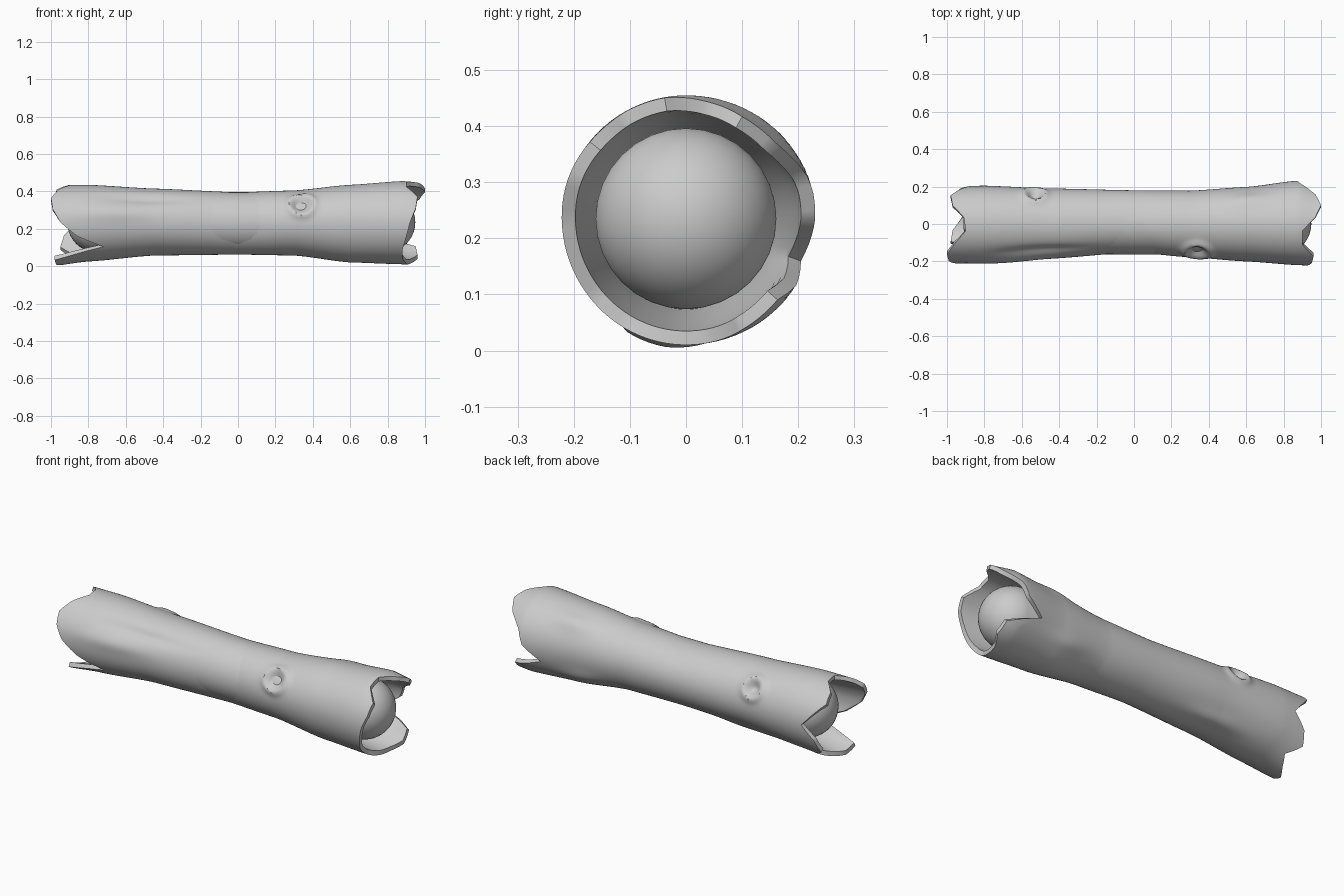
import bpy, bmesh, math
from mathutils import Vector

cube = bpy.data.objects.get("Cube")
if cube:
    bpy.data.objects.remove(cube, do_unlink=True)

AROUND, ALONG, INNER = 90, 140, 8
AXIS_Z = 0.235

# Ragged rim reach at each end, every 20 degrees from the back (+y) over the top
RIM_LEFT = [.86, .89, .97, 1, .97, .9, .9, .96, .95, .92, .9, .88, .88, .9, .92, .96, .95, .76]
RIM_RIGHT = [.86, .92, .98, .97, .91, .9, .96, 1, .99, .95, .86, .72, .98, .97, .92, .88, .95, .93]

# Trunk outline: x, then reach to the back, top, front and bottom
STATIONS = [
    (-1, .2, .2, .21, .235), (-.8, .205, .2, .21, .21), (-.45, .19, .18, .185, .178),
    (0, .18, .16, .152, .173), (.3, .178, .17, .178, .178), (.6, .198, .2, .2, .215),
    (.88, .232, .22, .22, .225), (1, .2, .21, .225, .225)]

# Knot holes: x, angle, ring radius
KNOTS = [(.34, 147, .065), (-.53, 34, .055)]
# Long bark swellings and grooves: x, angle, half length, half width, height
BARK = [(-.5, 138, .22, .03, -.012), (-.45, 300, .16, .04, .012),
        (.62, 50, .1, .04, .012), (.55, 325, .12, .04, .01), (-.65, 165, .2, .04, .01)]


def material(name, value):
    mat = bpy.data.materials.new(name)
    mat.use_nodes = True
    colour = (value, value, value, 1)
    mat.diffuse_color = colour
    mat.node_tree.nodes["Principled BSDF"].inputs["Base Color"].default_value = colour
    return mat


def make_object(name, bm, mat, angle):
    bmesh.ops.recalc_face_normals(bm, faces=bm.faces)
    mesh = bpy.data.meshes.new(name)
    bm.to_mesh(mesh)
    bm.free()
    mesh.materials.append(mat)
    obj = bpy.data.objects.new(name, mesh)
    bpy.context.collection.objects.link(obj)
    bpy.ops.object.select_all(action='DESELECT')
    obj.select_set(True)
    bpy.context.view_layer.objects.active = obj
    bpy.ops.object.shade_smooth_by_angle(angle=math.radians(angle))
    return obj


def rim(table, degrees):
    i, f = divmod(degrees / 20, 1)
    i = int(i)
    return table[i % 18] * (1 - f) + table[(i + 1) % 18] * f


def reaches(x):
    for a, b in zip(STATIONS, STATIONS[1:]):
        if x <= b[0]:
            break
    f = min(max((x - a[0]) / (b[0] - a[0]), 0), 1)
    f = f * f * (3 - 2 * f) * .4 + f * .6
    return [p + (q - p) * f for p, q in zip(a[1:], b[1:])]


def bell(v):
    return math.exp(-v * v)


def arc(a, b):
    return math.radians((a - b + 180) % 360 - 180) * .19


def relief(x, degrees):
    h = 0
    for kx, ka, r in KNOTS:
        d = math.hypot(x - kx, arc(degrees, ka))
        h += .015 * bell((d - r) / .022) - .028 * bell(d / (r * .65))
    for bx, ba, length, width, height in BARK:
        h += height * bell((x - bx) / length) * bell(arc(degrees, ba) / width)
    return h


def surface_point(x, degrees, scale, detail):
    back, top, front, bottom = reaches(x)
    c, s = math.cos(math.radians(degrees)), math.sin(math.radians(degrees))
    y = c * (back if c > 0 else front)
    z = s * (top if s > 0 else bottom)
    h = relief(x, degrees) if detail else 0
    return Vector((x, y * scale + c * h, AXIS_Z + z * scale + s * h))


# Hollow trunk: one strip runs inner wall, rim, bark, rim, inner wall
def trunk_column(degrees):
    lo, hi = -rim(RIM_RIGHT, degrees), rim(RIM_LEFT, degrees)
    points = []
    for i in range(INNER + 1):
        f = i / INNER
        points.append(surface_point(-.6 + (lo + .6) * f, degrees, .75 + .14 * f, False))
    for i in range(ALONG + 1):
        points.append(surface_point(lo + (hi - lo) * i / ALONG, degrees, 1, True))
    for i in range(INNER + 1):
        f = 1 - i / INNER
        points.append(surface_point(.6 + (hi - .6) * f, degrees, .75 + .14 * f, False))
    return points


wood = material("grey wood", .6)
bm = bmesh.new()
columns = [[bm.verts.new(p) for p in trunk_column(360 * k / AROUND)] for k in range(AROUND)]
for k, col in enumerate(columns):
    nxt = columns[(k + 1) % AROUND]
    for i in range(len(col) - 1):
        bm.faces.new((col[i], col[i + 1], nxt[i + 1], nxt[i]))
make_object("hollow_trunk", bm, wood, 40)

# Rounded core that closes the hollow near both ends
bm = bmesh.new()
bmesh.ops.create_uvsphere(bm, u_segments=32, v_segments=20, radius=.163)
for v in bm.verts:
    x, y, z = v.co
    v.co = (z + (.785 if z > .001 else -.75), y, x + AXIS_Z)
make_object("rounded_core", bm, wood, 60)
